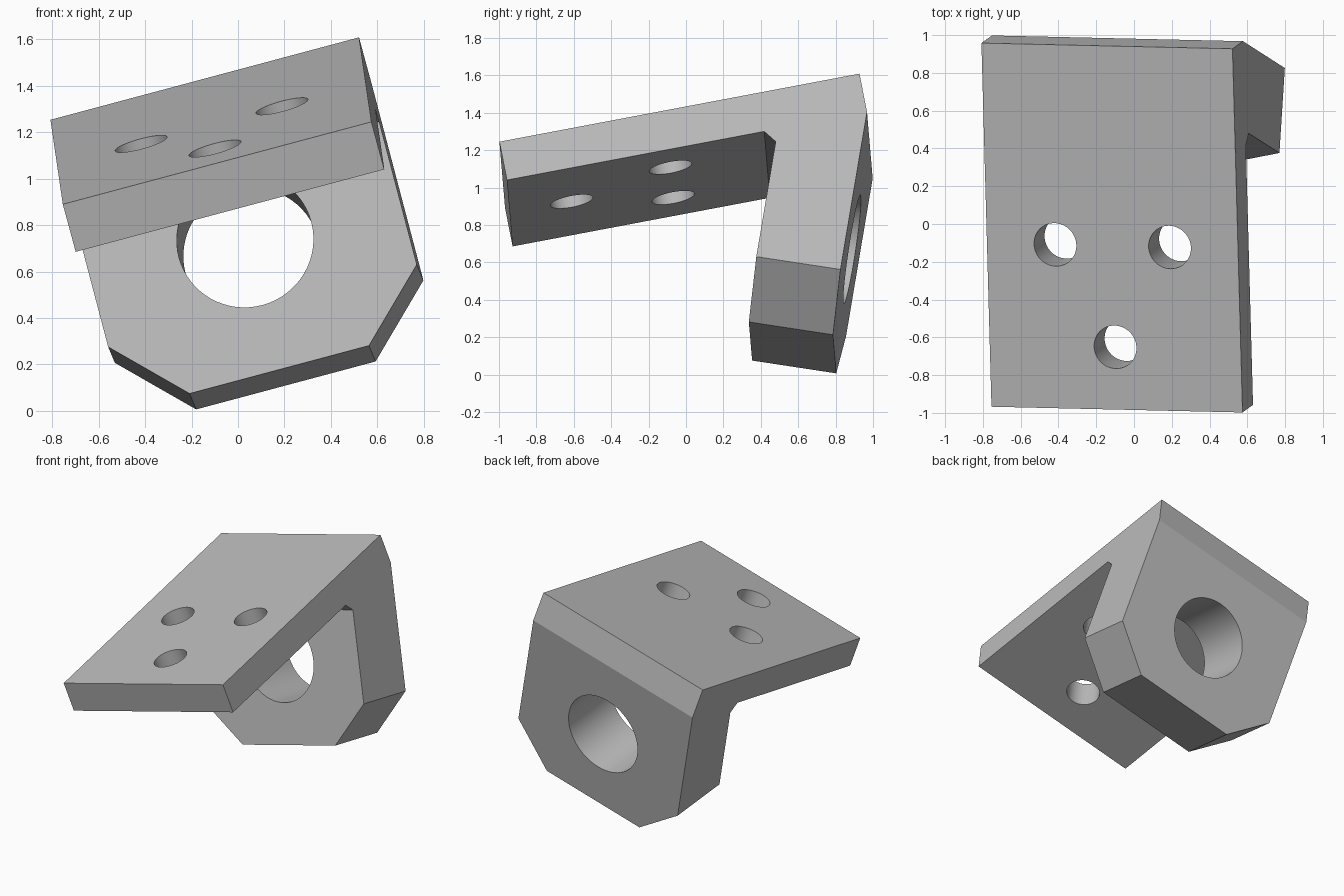
import bpy, bmesh, math
from mathutils import Matrix, Vector

cube = bpy.data.objects.get("Cube")
if cube:
    bpy.data.objects.remove(cube, do_unlink=True)

# Dimensions, in the bracket's own frame: x across, y along the plate, z up from its top face
WIDTH, LENGTH, PLATE = 1.376, 1.96, 0.216
FLANGE, THICK, CORNER = 1.17, 0.456, 0.288
TILT = math.radians(20)
down = Vector((0, -math.sin(TILT), -math.cos(TILT)))     # along the flange
inward = Vector((0, -math.cos(TILT), math.sin(TILT)))    # through the flange

# Tilted placement of the whole bracket
across = Vector((0.966, -0.022, 0.258)).normalized()
normal = across.cross(Vector((-0.0255, 0.982, 0.186))).normalized()
along = normal.cross(across)
placement = Matrix((across, along, normal)).transposed().to_4x4()
placement.translation = (-0.09, -0.9825, 1.0675)

grey = bpy.data.materials.new("grey_metal")
grey.use_nodes = True
colour = (0.5, 0.5, 0.5, 1)
grey.diffuse_color = colour
grey.node_tree.nodes["Principled BSDF"].inputs["Base Color"].default_value = colour


def add_object(name, bm):
    bmesh.ops.recalc_face_normals(bm, faces=bm.faces)
    mesh = bpy.data.meshes.new(name)
    bm.to_mesh(mesh)
    bm.free()
    mesh.materials.append(grey)
    obj = bpy.data.objects.new(name, mesh)
    bpy.context.collection.objects.link(obj)
    return obj


def drill(target, centre, axis, radius, depth):
    bm = bmesh.new()
    turn = Vector((0, 0, 1)).rotation_difference(axis).to_matrix().to_4x4()
    bmesh.ops.create_cone(bm, cap_ends=True, segments=64, radius1=radius, radius2=radius,
                          depth=depth, matrix=Matrix.Translation(centre) @ turn)
    cutter = add_object("hole_cutter", bm)
    cutter.hide_render = True
    cut = target.modifiers.new("hole", "BOOLEAN")
    cut.operation, cut.solver, cut.object = "DIFFERENCE", "EXACT", cutter
    bpy.context.view_layer.objects.active = target
    bpy.ops.object.modifier_apply(modifier=cut.name)
    bpy.data.objects.remove(cutter, do_unlink=True)


# Side profile: plate, tilted flange and small inner chamfer
heel = Vector((0, LENGTH, -PLATE))
toe_back = heel + down * FLANGE
toe_front = toe_back + inward * THICK
inner_z = -PLATE - 0.067
inner = toe_front - down * ((inner_z - toe_front.z) / -down.z)
profile = [Vector((0, 0, 0)), Vector((0, LENGTH, 0)), heel, toe_back, toe_front,
           inner, Vector((0, inner.y - 0.05, -PLATE)), Vector((0, 0, -PLATE))]

bm = bmesh.new()
side = Vector((WIDTH / 2, 0, 0))
face = bm.faces.new([bm.verts.new(p - side) for p in profile])
swept = bmesh.ops.extrude_face_region(bm, geom=[face])["geom"]
bmesh.ops.translate(bm, vec=side * 2, verts=[v for v in swept if isinstance(v, bmesh.types.BMVert)])

# Cut off the two lower flange corners
toe_edges = [e for e in bm.edges
             if all((v.co - heel).dot(down) > FLANGE - 0.01 for v in e.verts)
             and abs(e.verts[0].co.x - e.verts[1].co.x) < 0.01]
bmesh.ops.bevel(bm, geom=toe_edges, offset=CORNER, offset_type="OFFSET",
                segments=1, affect="EDGES")
bracket = add_object("angle_bracket", bm)

# Three bolt holes in the plate and one large hole in the flange
for x, y in ((-0.314, 0.882), (0.314, 0.882), (0, 0.337)):
    drill(bracket, Vector((x, y, -PLATE / 2)), Vector((0, 0, 1)), 0.116, 0.5)
drill(bracket, (toe_back + toe_front) / 2 - down * 0.586, inward, 0.295, THICK + 0.1)

bracket.data.transform(placement)
bracket.select_set(True)
bpy.context.view_layer.objects.active = bracket
bpy.ops.object.shade_smooth_by_angle(angle=math.radians(15))
